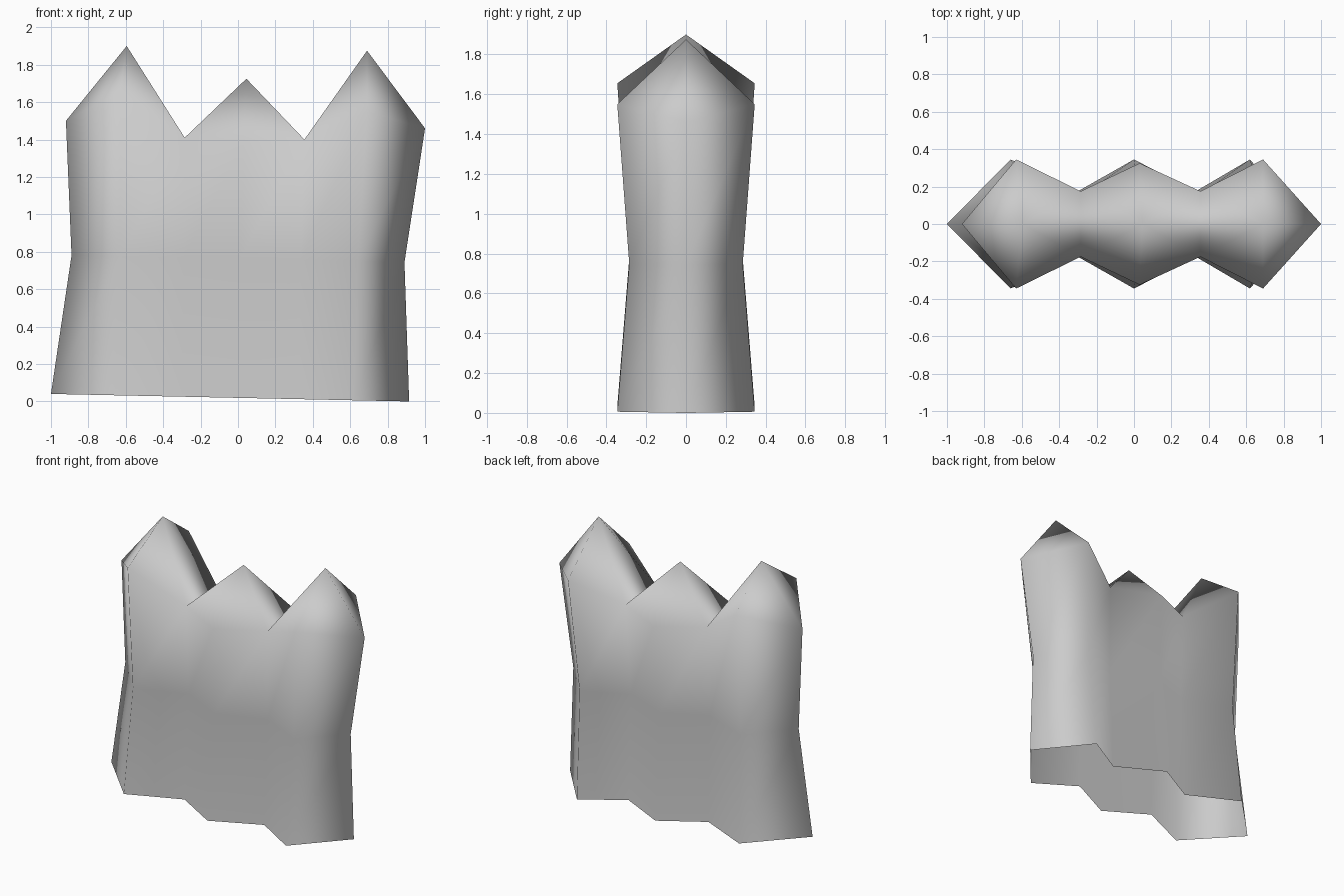
import bpy
import bmesh

cube = bpy.data.objects.get("Cube")
if cube:
    bpy.data.objects.remove(cube, do_unlink=True)

# One plain colour
grey = bpy.data.materials.new("plain grey")
grey.use_nodes = True
colour = (0.6, 0.6, 0.6, 1)
grey.diffuse_color = colour
grey.node_tree.nodes["Principled BSDF"].inputs["Base Color"].default_value = colour

bm = bmesh.new()


def ring(xs, ys, zs):
    """Closed outline: right tip, front half, left tip, mirrored back half."""
    front = [bm.verts.new((x, -y, z)) for x, y, z in zip(xs, ys, zs)]
    back = [bm.verts.new((x, y, z)) for x, y, z in zip(xs[1:-1], ys[1:-1], zs[1:-1])]
    return front + back[::-1]


def leaning(height, xs):
    """Heights of a ring that leans gently down toward +x."""
    return [height - 0.021 * x for x in xs]


# Scalloped outlines at the base, the waist and the shoulders
base_x = [-1.0, -0.66, -0.30, 0.0, 0.33, 0.62, 0.915]
waist_x = [-0.89, -0.63, -0.29, 0.01, 0.335, 0.64, 0.89]
top_x = [-0.92, -0.63, -0.285, 0.03, 0.355, 0.69, 1.0]
base = ring(base_x, [0, 0.345, 0.175, 0.345, 0.175, 0.345, 0], leaning(0.019, base_x))
waist = ring(waist_x, [0, 0.285, 0.145, 0.285, 0.145, 0.285, 0], leaning(0.762, waist_x))
top = ring(top_x, [0, 0.345, 0.175, 0.325, 0.175, 0.345, 0],
           [1.5, 1.655, 1.41, 1.39, 1.40, 1.55, 1.46])

# Walls, open at the bottom
count = len(base)
for low, high in ((base, waist), (waist, top)):
    for i in range(count):
        j = (i + 1) % count
        bm.faces.new((low[i], low[j], high[j], high[i]))

# Three pointed caps, each a fan from its apex round its part of the top outline
apexes = [(-0.595, 0, 1.9), (0.045, 0, 1.725), (0.69, 0, 1.875)]
sections = [[10, 11, 0, 1, 2], [2, 3, 4, 8, 9, 10], [4, 5, 6, 7, 8]]
for apex, section in zip(apexes, sections):
    tip = bm.verts.new(apex)
    for i, j in zip(section, section[1:] + section[:1]):
        bm.faces.new((top[i], top[j], tip))

bmesh.ops.recalc_face_normals(bm, faces=bm.faces[:])
for face in bm.faces:
    face.smooth = True

mesh = bpy.data.meshes.new("three_peaked_shell")
bm.to_mesh(mesh)
bm.free()
mesh.materials.append(grey)
shell = bpy.data.objects.new("three_peaked_shell", mesh)
bpy.context.scene.collection.objects.link(shell)
